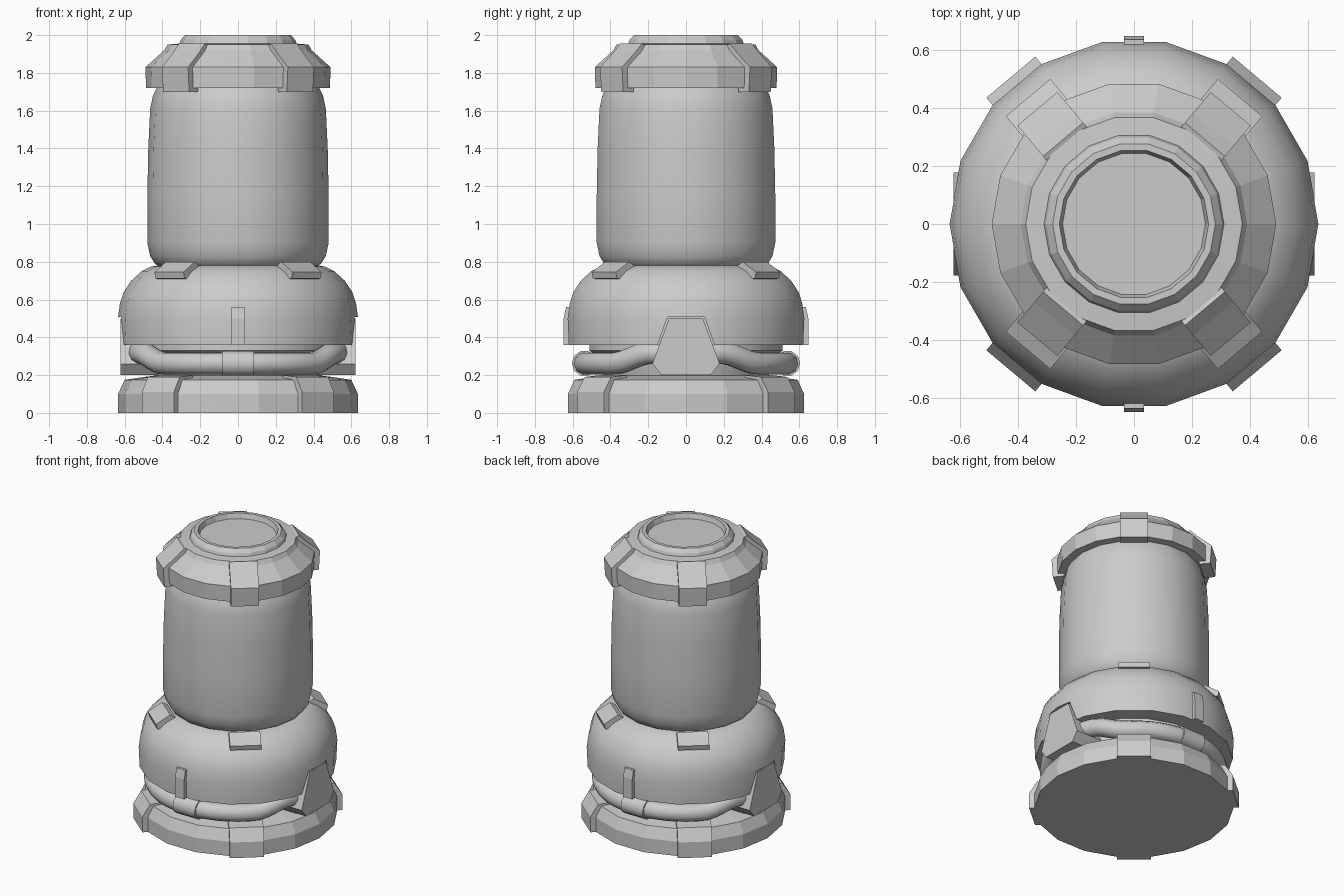
import bpy, bmesh, math
from mathutils import Vector

if "Cube" in bpy.data.objects:
    bpy.data.objects.remove(bpy.data.objects["Cube"])

SIDES = 18
grey = bpy.data.materials.new("plain grey")
grey.diffuse_color = (0.6, 0.6, 0.6, 1)
grey.use_nodes = True
grey.node_tree.nodes["Principled BSDF"].inputs["Base Color"].default_value = grey.diffuse_color


def finish(name, bm, smooth=None):
    bmesh.ops.recalc_face_normals(bm, faces=bm.faces)
    me = bpy.data.meshes.new(name)
    bm.to_mesh(me)
    bm.free()
    me.materials.append(grey)
    if smooth:
        for p in me.polygons:
            p.use_smooth = True
        me.set_sharp_from_angle(angle=math.radians(smooth))
    ob = bpy.data.objects.new(name, me)
    bpy.context.collection.objects.link(ob)
    return ob


def lathe(name, profile, smooth=None):
    """Solid of revolution from (radius, z) points, capped at both ends."""
    bm = bmesh.new()
    rings = []
    for r, z in profile:
        rings.append([bm.verts.new((r * math.cos(2 * math.pi * i / SIDES),
                                    r * math.sin(2 * math.pi * i / SIDES), z))
                      for i in range(SIDES)])
    for a, b in zip(rings, rings[1:]):
        for i in range(SIDES):
            j = (i + 1) % SIDES
            bm.faces.new((a[i], a[j], b[j], b[i]))
    bm.faces.new(rings[0])
    bm.faces.new(rings[-1])
    return finish(name, bm, smooth)


def block(name, profile, half, angle):
    """(radius, z) outline extruded sideways and turned to face an angle."""
    a = math.radians(angle)
    out = Vector((math.cos(a), math.sin(a), 0))
    side = Vector((-math.sin(a), math.cos(a), 0))
    bm = bmesh.new()
    ends = [[bm.verts.new(out * r + side * s + Vector((0, 0, z))) for r, z in profile]
            for s in (-half, half)]
    n = len(profile)
    for i in range(n):
        j = (i + 1) % n
        bm.faces.new((ends[0][i], ends[0][j], ends[1][j], ends[1][i]))
    bm.faces.new(ends[0])
    bm.faces.new(ends[1])
    return finish(name, bm)


def side_plate(name, outline, x0, x1, sign):
    """(y, z) outline extruded along x."""
    bm = bmesh.new()
    ends = [[bm.verts.new((sign * x, y, z)) for y, z in outline] for x in (x0, x1)]
    n = len(outline)
    for i in range(n):
        j = (i + 1) % n
        bm.faces.new((ends[0][i], ends[0][j], ends[1][j], ends[1][i]))
    bm.faces.new(ends[0])
    bm.faces.new(ends[1])
    return finish(name, bm)


def tube(name, points, radius):
    cu = bpy.data.curves.new(name, 'CURVE')
    cu.dimensions = '3D'
    cu.bevel_depth = radius
    cu.bevel_resolution = 3
    cu.use_fill_caps = True
    sp = cu.splines.new('POLY')
    sp.points.add(len(points) - 1)
    for p, co in zip(sp.points, points):
        p.co = (*co, 1)
    cu.materials.append(grey)
    ob = bpy.data.objects.new(name, cu)
    bpy.context.collection.objects.link(ob)


# Main revolved parts
lathe("base", [(.635, 0), (.635, .1), (.60, .175), (.5, .19), (.42, .2)])
lathe("neck", [(.44, .18), (.47, .3), (.52, .33), (.52, .38)], 40)
bulb = lathe("lower_bulb", [(.63, .36), (.636, .5), (.625, .58), (.605, .64), (.565, .70),
                            (.51, .75), (.46, .775), (.39, .785)], 40)
lathe("body", [(.40, .76), (.44, .79), (.465, .83), (.48, .9), (.48, 1.15), (.475, 1.4),
               (.465, 1.61), (.45, 1.68), (.42, 1.74)], 40)
lathe("cap", [(.42, 1.72), (.487, 1.72), (.49, 1.83), (.39, 1.92), (.373, 1.95), (.31, 1.955),
              (.303, 1.975), (.28, 2.0), (.257, 2.0), (.246, 1.965)])

# Parts repeated on the four diagonal facets
for a in (50, 130, 230, 310):
    block("base_pad", [(.5, 0), (.66, 0), (.66, .11), (.61, .19), (.5, .2)], .11, a)
    block("bulb_clip", [(.47, .70), (.56, .712), (.568, .745), (.475, .80), (.44, .78)], .1, a)
    block("cap_clamp", [(.43, 1.74), (.44, 1.70), (.51, 1.70), (.518, 1.83), (.425, 1.91),
                        (.38, 1.955), (.34, 1.94)], .09, a)

# Fins on front and back
for a in (90, 270):
    block("bulb_fin", [(.58, .36), (.648, .36), (.648, .5), (.635, .56), (.58, .56)], .035, a)

# Side plates seated in notches cut into the bulb
plate = [(-.13, .2), (.13, .2), (.178, .26), (.09, .5), (-.09, .5), (-.178, .26)]
notch = [(-.2, .22), (.2, .22), (.098, .507), (-.098, .507)]
for s in (1, -1):
    side_plate("side_plate", plate, .42, .622, s)
    cutter = side_plate("notch_cutter", notch, .56, .8, s)
    cutter.hide_render = True
    cutter.hide_viewport = True
    mod = bulb.modifiers.new("notch", 'BOOLEAN')
    mod.operation = 'DIFFERENCE'
    mod.solver = 'EXACT'
    mod.object = cutter

# Hoses round front and back, rising into the side plates
for s in (-1, 1):
    pts = []
    for i in range(33):
        t = -78 + 156 * i / 32
        k = min(max((abs(t) - 46) / 24, 0), 1)
        z = .262 + .055 * k * k * (3 - 2 * k)
        a = math.radians(t)
        pts.append((.54 * math.sin(a), s * .54 * math.cos(a), z))
    tube("hose", pts, .06)
    tube("hose_collar", [(-.085, s * .537, .262), (.085, s * .537, .262)], .068)
